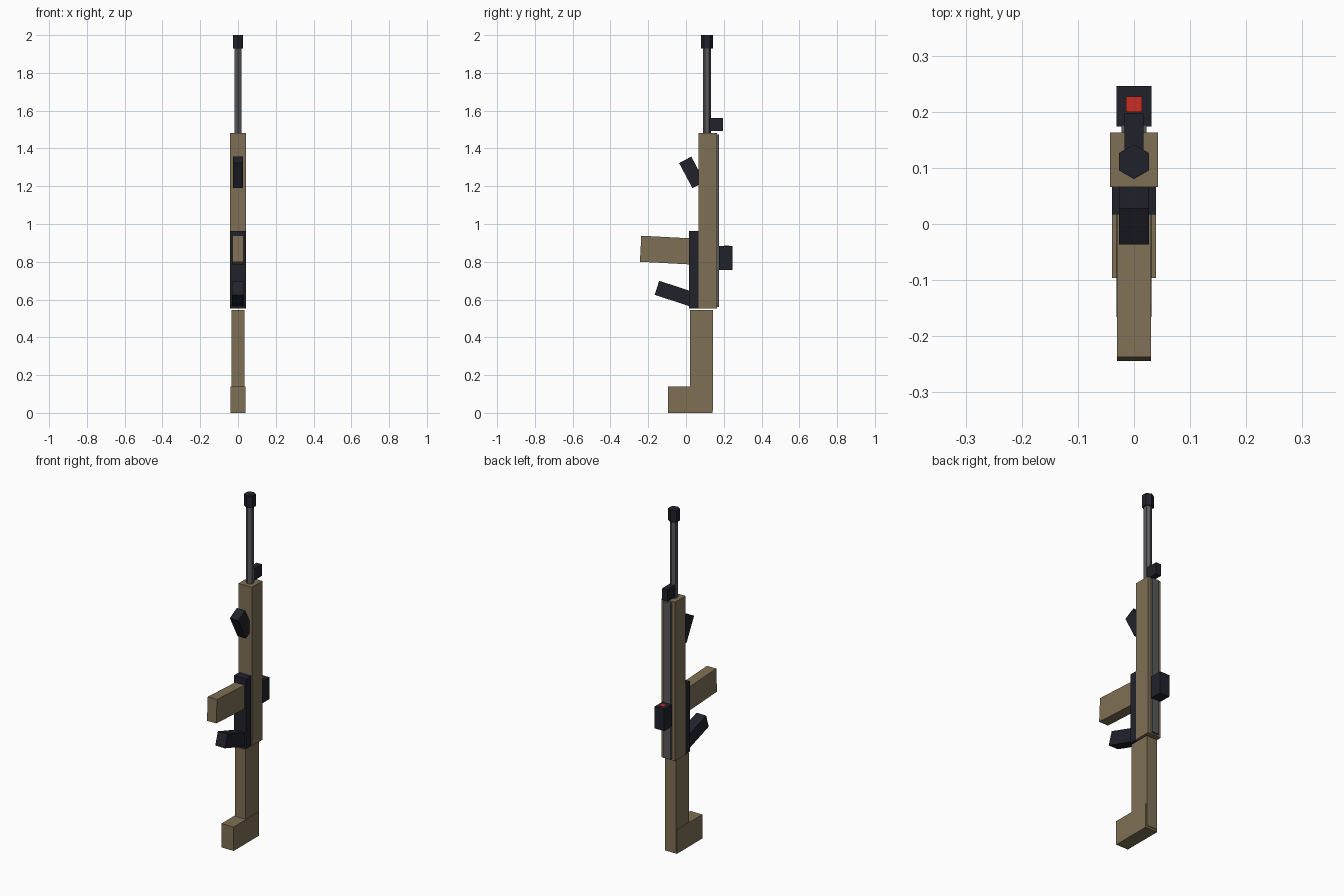
import bpy
from math import radians, sin, cos
from mathutils import Matrix

cube = bpy.data.objects.get("Cube")
if cube:
    bpy.data.objects.remove(cube, do_unlink=True)


def material(name, color):
    m = bpy.data.materials.new(name)
    m.use_nodes = True
    rgba = (*color, 1)
    m.diffuse_color = rgba
    m.node_tree.nodes["Principled BSDF"].inputs["Base Color"].default_value = rgba
    return m


tan = material("tan", (0.21, 0.162, 0.092))
dark = material("dark_blue_black", (0.015, 0.016, 0.024))
steel = material("steel_grey", (0.1, 0.1, 0.11))
red = material("red", (0.58, 0.026, 0.018))


def finish(name, mat):
    ob = bpy.context.object
    ob.name = ob.data.name = name
    ob.data.materials.append(mat)
    return ob


def box(name, mat, half_x, y, z):
    """Upright box, centred on x, spanning the y and z ranges."""
    bpy.ops.mesh.primitive_cube_add(size=1)
    ob = finish(name, mat)
    centre = (0, sum(y) / 2, sum(z) / 2)
    size = (2 * half_x, y[1] - y[0], z[1] - z[0], 1)
    ob.data.transform(Matrix.Translation(centre) @ Matrix.Diagonal(size))
    return ob


def tilted_box(name, mat, half_x, corner, angle, length, height):
    """Box turned about x; corner is the low front (y, z) corner."""
    ob = box(name, mat, half_x, (0, length), (0, height))
    move = Matrix.Translation((0, *corner))
    ob.data.transform(move @ Matrix.Rotation(radians(angle), 4, "X"))
    return ob


def hex_rod(name, mat, radius, z):
    bpy.ops.mesh.primitive_cylinder_add(vertices=6, radius=radius, depth=z[1] - z[0])
    ob = finish(name, mat)
    ob.data.transform(Matrix.Translation((0, 0.111, sum(z) / 2)))
    return ob


# Barrel and muzzle
hex_rod("barrel", steel, 0.022, (1.45, 1.95))
hex_rod("muzzle", dark, 0.031, (1.93, 2.0))

# Body, rail and receiver
box("body", tan, 0.043, (0.066, 0.163), (0.552, 1.482))
box("top_rail", steel, 0.022, (0.15, 0.176), (0.56, 1.475))
box("receiver", dark, 0.039, (0.017, 0.08), (0.553, 0.963))

# Stock and butt
box("stock", tan, 0.035, (0.02, 0.144), (0.012, 0.546))
box("butt", tan, 0.039, (-0.096, 0.14), (0, 0.14))

# Sights
box("front_sight", dark, 0.017, (0.124, 0.197), (1.492, 1.56))
box("rear_sight", dark, 0.031, (0.174, 0.246), (0.756, 0.884))
box("sight_lens", red, 0.014, (0.2, 0.227), (0.88, 0.887))

# Magazine, grip and foregrip
tilted_box("magazine", tan, 0.03, (-0.244, 0.8), -3, 0.3, 0.138)
tilted_box("grip", dark, 0.031, (-0.166, 0.625), -18, 0.21, 0.078)
tilted_box("foregrip", dark, 0.027, (0.034, 1.19), 28, 0.073, 0.15)
